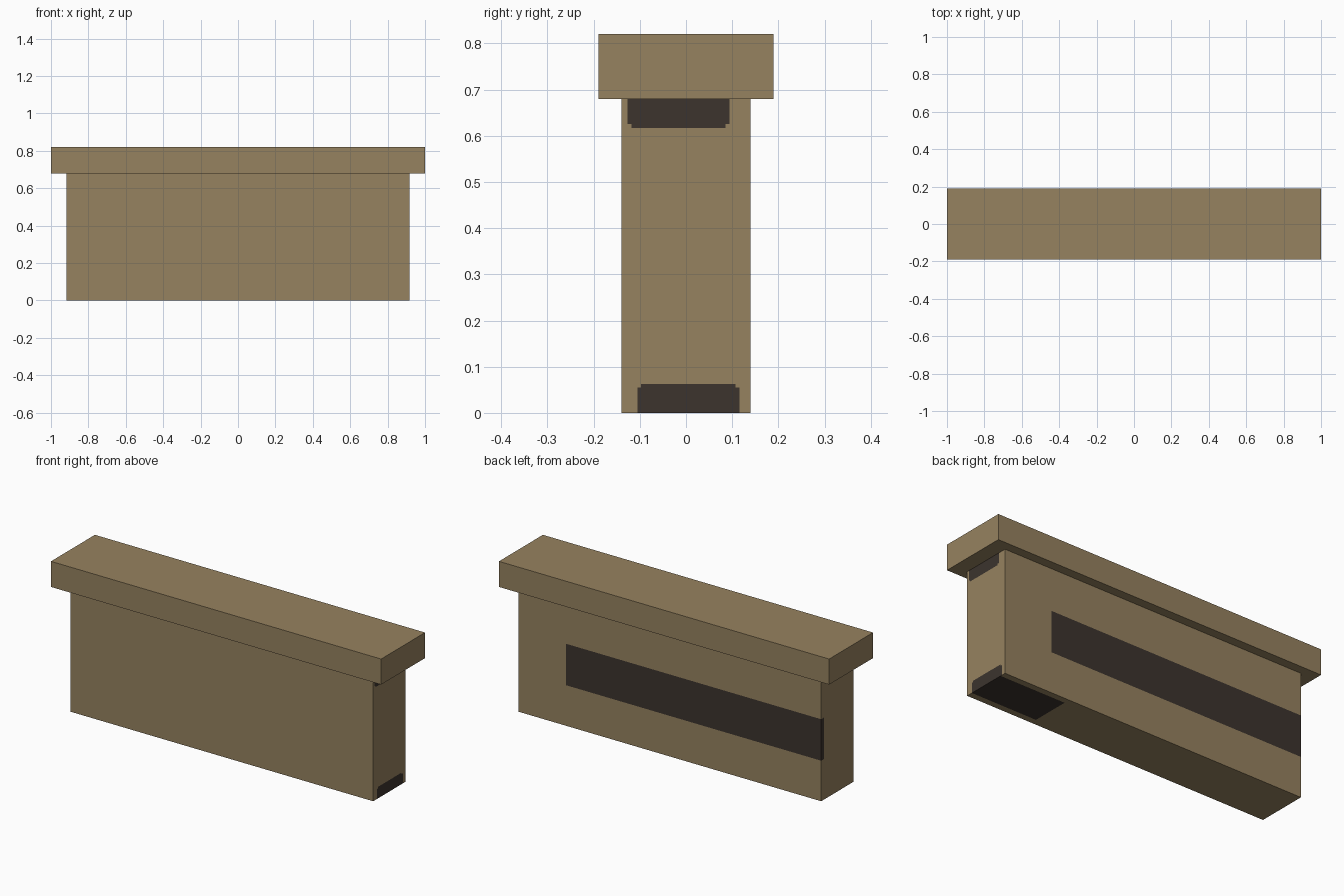
import bpy
import bmesh
from mathutils import Vector

if "Cube" in bpy.data.objects:
    bpy.data.objects.remove(bpy.data.objects["Cube"])


def material(name, colour):
    m = bpy.data.materials.new(name)
    m.diffuse_color = (*colour, 1.0)
    m.use_nodes = True
    m.node_tree.nodes["Principled BSDF"].inputs["Base Color"].default_value = m.diffuse_color
    return m


tan = material("tan stone", (0.305, 0.223, 0.115))
dark = material("dark brown", (0.045, 0.034, 0.027))


def box(name, low, high, cuts=(), patches=()):
    """Box sliced on the given planes; faces inside a patch become dark."""
    bm = bmesh.new()
    bmesh.ops.create_cube(bm, size=1)
    low, high = Vector(low), Vector(high)
    for v in bm.verts:
        v.co = Vector([(low[i] + high[i]) / 2 + v.co[i] * (high[i] - low[i]) for i in range(3)])
    for axis, places in enumerate(cuts):
        for p in places:
            point, normal = Vector(), Vector()
            point[axis], normal[axis] = p, 1
            bmesh.ops.bisect_plane(bm, geom=bm.verts[:] + bm.edges[:] + bm.faces[:],
                                   plane_co=point, plane_no=normal)
    bm.normal_update()
    for f in bm.faces:
        c = f.calc_center_median()
        for direction, a, b in patches:
            if f.normal.dot(Vector(direction)) > 0.9 and all(a[i] < c[i] < b[i] for i in range(3)):
                f.material_index = 1
    mesh = bpy.data.meshes.new(name)
    bm.to_mesh(mesh)
    bm.free()
    mesh.materials.append(tan)
    if patches:
        mesh.materials.append(dark)
    ob = bpy.data.objects.new(name, mesh)
    bpy.context.collection.objects.link(ob)
    return ob


RIGHT, LEFT, BACK, DOWN = (1, 0, 0), (-1, 0, 0), (0, 1, 0), (0, 0, -1)

# Dark painted areas: facing direction, low corner, high corner
patches = [
    (BACK, (-1, 0, 0.222), (0.63, 1, 0.449)),            # long back band
    (LEFT, (-1, 0.114, 0.222), (0, 1, 0.449)),           # band wrapping the corner
    (RIGHT, (0, -0.105, -1), (1, 0.116, 0.055)),         # lower end mark
    (RIGHT, (0, -0.097, 0.05), (1, 0.107, 0.063)),
    (RIGHT, (0, -0.127, 0.625), (1, 0.094, 1)),          # upper end mark
    (RIGHT, (0, -0.118, 0.617), (1, 0.085, 0.63)),
    (DOWN, (0.52, -0.105, -1), (1, 0.107, 1)),           # underside mark
]
cuts = [
    (0.52, 0.63),
    (-0.127, -0.118, -0.105, -0.097, 0.085, 0.094, 0.107, 0.114, 0.116),
    (0.055, 0.063, 0.222, 0.449, 0.617, 0.625),
]

# Wall body and overhanging cap
box("wall_body", (-0.917, -0.14, 0), (0.917, 0.14, 0.68), cuts, patches)
box("wall_cap", (-1, -0.19, 0.68), (1, 0.19, 0.82))
